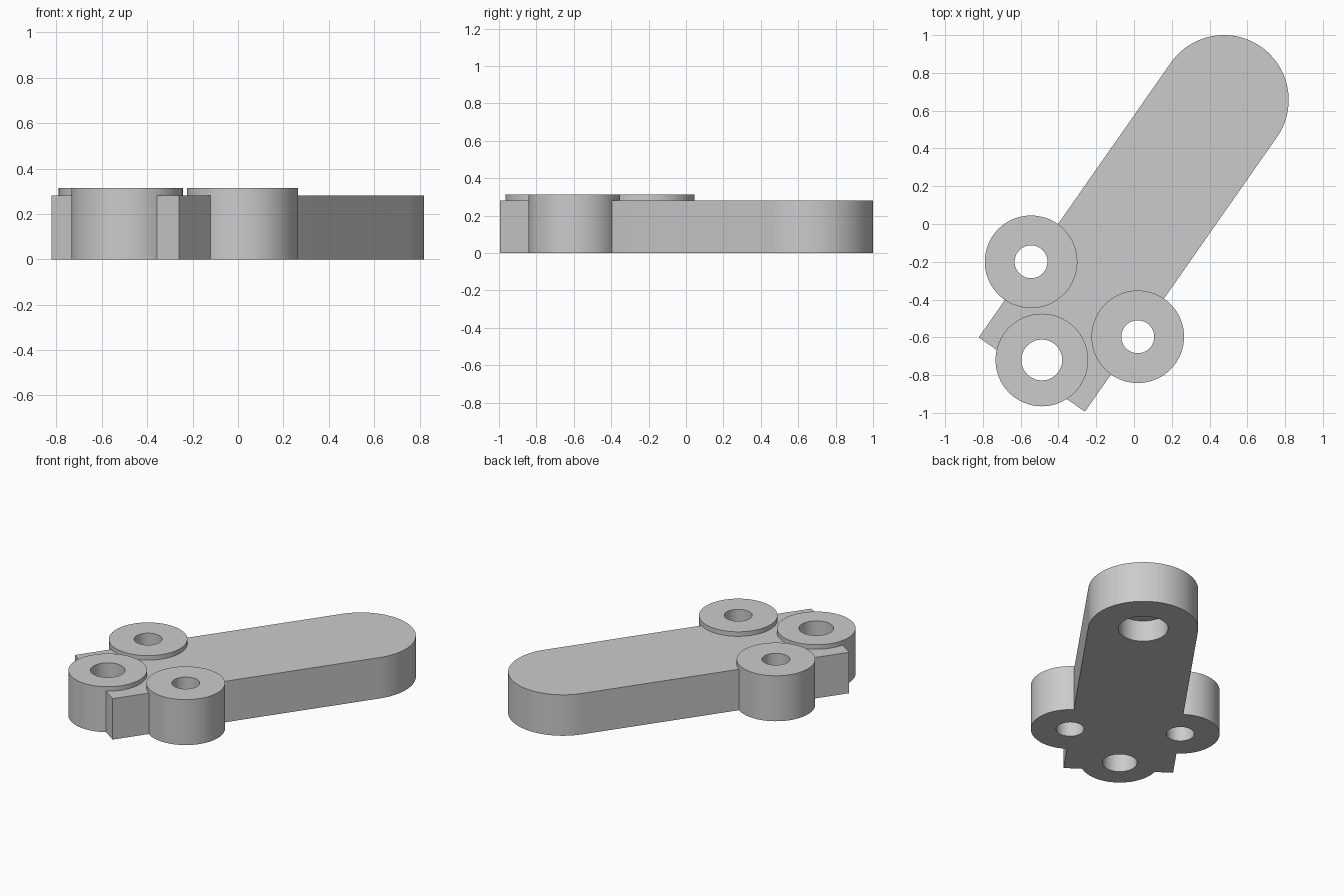
import bpy, bmesh, math
from mathutils import Vector

cube = bpy.data.objects.get("Cube")
if cube:
    bpy.data.objects.remove(cube, do_unlink=True)

grey = bpy.data.materials.new("plain grey")
grey.use_nodes = True
colour = (0.6, 0.6, 0.6, 1)
grey.diffuse_color = colour
grey.node_tree.nodes["Principled BSDF"].inputs["Base Color"].default_value = colour

BAR_TOP, BOSS_TOP, BOSS_RADIUS = 0.282, 0.313, 0.245
SEGMENTS = 96


def prism(name, outline, bottom, top):
    """Extrude a flat outline between two heights."""
    bm = bmesh.new()
    face = bm.faces.new([bm.verts.new((p[0], p[1], bottom)) for p in outline])
    moved = bmesh.ops.extrude_face_region(bm, geom=[face])["geom"]
    verts = [v for v in moved if isinstance(v, bmesh.types.BMVert)]
    bmesh.ops.translate(bm, verts=verts, vec=(0, 0, top - bottom))
    bmesh.ops.recalc_face_normals(bm, faces=bm.faces)
    mesh = bpy.data.meshes.new(name)
    bm.to_mesh(mesh)
    bm.free()
    mesh.materials.append(grey)
    obj = bpy.data.objects.new(name, mesh)
    bpy.context.collection.objects.link(obj)
    return obj


def arc(centre, radius, start, sweep, steps):
    return [centre + radius * Vector((math.cos(start + sweep * i / steps),
                                      math.sin(start + sweep * i / steps)))
            for i in range(steps + 1)]


def cylinder(name, centre, radius, bottom, top):
    ring = arc(Vector(centre), radius, 0, math.tau, SEGMENTS)[:-1]
    return prism(name, ring, bottom, top)


def combine(target, other, operation):
    mod = target.modifiers.new(operation, 'BOOLEAN')
    mod.operation, mod.solver, mod.object = operation, 'EXACT', other
    bpy.context.view_layer.objects.active = target
    bpy.ops.object.modifier_apply(modifier=mod.name)
    bpy.data.objects.remove(other, do_unlink=True)


# Slanted bar: square at one end, round at the other
square_end, round_end, half_width = Vector((-0.541, -0.797)), Vector((0.476, 0.657)), 0.343
along = (round_end - square_end).normalized()
side = Vector((along.y, -along.x)) * half_width
cap = arc(round_end, half_width, math.atan2(side.y, side.x), math.pi, SEGMENTS // 2)
bracket = prism("bracket", [square_end - side, square_end + side] + cap, 0, BAR_TOP)

# Three raised bosses, each with a hole right through
bosses = [((-0.545, -0.2), 0.087), ((-0.488, -0.72), 0.108), ((0.02, -0.597), 0.087)]
for centre, _ in bosses:
    combine(bracket, cylinder("boss", centre, BOSS_RADIUS, 0, BOSS_TOP), 'UNION')
for centre, hole in bosses:
    combine(bracket, cylinder("hole", centre, hole, -0.1, BOSS_TOP + 0.1), 'DIFFERENCE')

# Blind socket under the round end
combine(bracket, cylinder("socket", round_end, 0.155, -0.1, 0.145), 'DIFFERENCE')

bpy.ops.object.select_all(action='DESELECT')
bracket.select_set(True)
bpy.context.view_layer.objects.active = bracket
bpy.ops.object.shade_smooth_by_angle(angle=math.radians(30))
